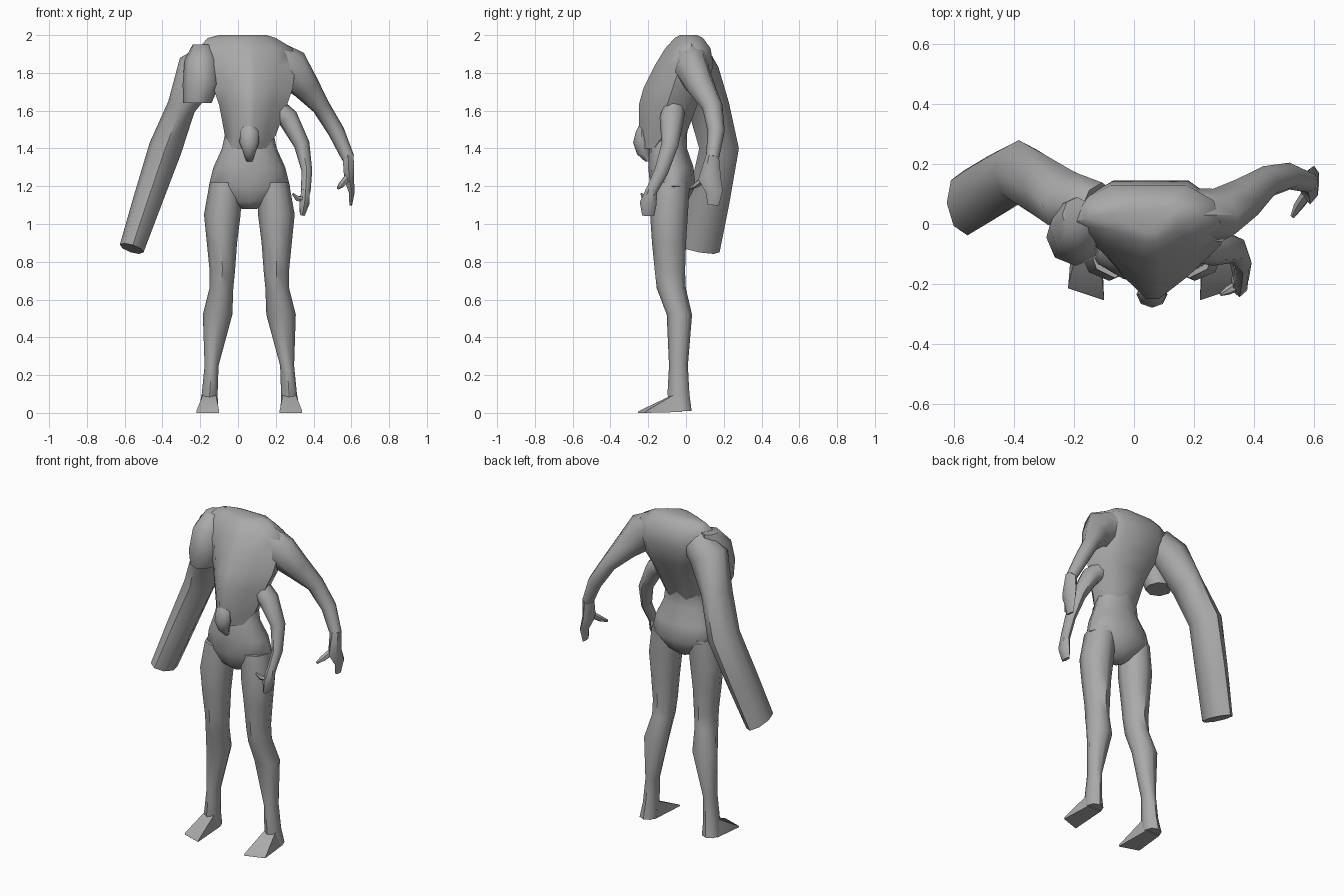
import bpy, bmesh, math
from mathutils import Vector

grey = bpy.data.materials.new("plain_grey")
grey.diffuse_color = (0.4, 0.4, 0.4, 1)
CX = 0.06  # centre line of hips and chest


def finish(name, bm, angle=50):
    bmesh.ops.recalc_face_normals(bm, faces=bm.faces[:])
    me = bpy.data.meshes.new(name)
    bm.to_mesh(me)
    bm.free()
    ob = bpy.data.objects.new(name, me)
    bpy.context.collection.objects.link(ob)
    me.materials.append(grey)
    bpy.ops.object.select_all(action='DESELECT')
    ob.select_set(True)
    bpy.context.view_layer.objects.active = ob
    bpy.ops.object.shade_smooth_by_angle(angle=math.radians(angle))
    return ob


def skin(name, rings, angle=50):
    """Bridge equal-length point rings and cap both ends."""
    bm = bmesh.new()
    vs = [[bm.verts.new(p) for p in r] for r in rings]
    n = len(vs[0])
    for a, b in zip(vs, vs[1:]):
        for i in range(n):
            j = (i + 1) % n
            bm.faces.new((a[i], a[j], b[j], b[i]))
    bm.faces.new(vs[0])
    bm.faces.new(vs[-1])
    return finish(name, bm, angle)


def limb(name, path, flat=False, n=8):
    """Path of (x, y, z, depth radius, width radius)."""
    pts = [Vector(p[:3]) for p in path]
    rings = []
    for i, p in enumerate(path):
        t = pts[min(i + 1, len(pts) - 1)] - pts[max(i - 1, 0)]
        t = Vector((0, 0, 1)) if flat else t.normalized()
        u = Vector((0, 1, 0))
        u = (u - t * u.dot(t)).normalized()
        v = t.cross(u)
        rings.append([pts[i] + u * p[3] * math.cos(k * math.tau / n)
                      + v * p[4] * math.sin(k * math.tau / n) for k in range(n)])
    return skin(name, rings)


def chest_ring(z, xl, xr, yf, ys, yb):
    """Cross-section with a pointed front and a broad back."""
    def mix(a, b, t):
        return a + (b - a) * t
    right = [(mix(CX, xr, .12), yf), (mix(CX, xr, .6), mix(yf, ys, .5)), (xr, ys),
             (mix(CX, xr, .9), mix(ys, yb, .6)), (mix(CX, xr, .5), yb)]
    left = [(mix(CX, xl, .5), yb), (mix(CX, xl, .9), mix(ys, yb, .6)), (xl, ys),
            (mix(CX, xl, .6), mix(yf, ys, .5)), (mix(CX, xl, .12), yf)]
    return [(x, y, z) for x, y in right + left]


# Chest, from hem to neck
skin("chest", [chest_ring(*r) for r in (
    (1.40, -.03, .15, -.24, -.17, -.02),
    (1.47, -.07, .20, -.25, -.12, .00),
    (1.63, -.10, .26, -.25, -.10, .06),
    (1.72, -.13, .29, -.225, -.07, .11),
    (1.84, -.20, .305, -.165, -.03, .145),
    (1.93, -.21, .29, -.11, .00, .13),
    (1.985, -.16, .20, -.06, .02, .09),
    (2.00, -.10, .15, -.03, .03, .06))])

# Pelvis and waist
limb("pelvis", [(CX, -.08, 1.08, .04, .04), (CX, -.08, 1.12, .09, .11),
                (CX, -.07, 1.20, .12, .215), (CX, -.08, 1.30, .12, .19),
                (CX, -.095, 1.40, .10, .145), (CX, -.085, 1.47, .09, .13),
                (CX, -.07, 1.58, .09, .13)], flat=True, n=12)

# Belly knob
limb("belly_knob", [(CX, -.20, 1.33, .015, .015), (CX, -.225, 1.37, .035, .03),
                    (CX, -.235, 1.43, .045, .052), (CX, -.235, 1.49, .03, .048),
                    (CX, -.23, 1.52, .02, .03)], flat=True)

# Legs and wedge feet, mirrored about the centre line
LEG = [(.125, -.08, 1.22, .10, .085), (.143, -.09, 1.05, .10, .097),
       (.145, -.09, .90, .09, .08), (.143, -.085, .75, .08, .067),
       (.148, -.078, .66, .077, .063), (.168, -.035, .52, .067, .078),
       (.20, -.04, .25, .05, .037), (.21, -.04, .10, .058, .042),
       (.217, -.025, .01, .055, .052)]
FOOT = [(.17, -.02, .005), (.265, -.02, .005), (.18, -.04, .11), (.24, -.04, .11),
        (.18, -.10, .07), (.245, -.10, .065), (.16, -.255, 0), (.16, -.25, .01),
        (.28, -.215, 0), (.28, -.21, .01)]
for side, s in (("left", -1), ("right", 1)):
    limb(side + "_leg", [(CX + s * d, y, z, a, b) for d, y, z, a, b in LEG], flat=True)
    bm = bmesh.new()
    for d, y, z in FOOT:
        bm.verts.new((CX + s * d, y, z))
    bmesh.ops.convex_hull(bm, input=bm.verts[:])
    finish(side + "_foot", bm, 35)

# Heavy arm with a blunt end and bulging shoulder
limb("heavy_arm", [(-.12, .05, 1.87, .09, .10), (-.21, .07, 1.81, .105, .12),
                   (-.30, .12, 1.62, .11, .075), (-.385, .175, 1.40, .105, .088),
                   (-.48, .12, 1.12, .11, .077), (-.563, .07, .87, .11, .066)])
limb("shoulder_bulge", [(-.19, .03, 1.95, .06, .05), (-.195, -.01, 1.87, .10, .088),
                        (-.195, -.045, 1.74, .095, .098),
                        (-.215, -.035, 1.64, .08, .075)], flat=True)

# Upper slim arm and hand
limb("upper_arm", [(.19, .03, 1.86, .09, .11), (.28, .03, 1.82, .09, .11),
                   (.36, .08, 1.725, .075, .075), (.44, .14, 1.62, .055, .048),
                   (.52, .16, 1.49, .045, .044), (.583, .14, 1.35, .035, .034)])
limb("upper_hand", [(.583, .14, 1.36, .035, .034), (.588, .125, 1.24, .06, .03),
                    (.602, .15, 1.17, .045, .018), (.597, .145, 1.10, .03, .008)], n=6)
limb("upper_thumb", [(.585, .11, 1.25, .02, .022), (.55, .06, 1.21, .016, .018),
                     (.53, .025, 1.19, .008, .008)], n=6)

# Lower slim arm and hand
limb("lower_arm", [(.20, -.065, 1.61, .06, .06), (.265, -.075, 1.56, .065, .055),
                   (.338, -.085, 1.42, .045, .042), (.365, -.13, 1.28, .037, .028),
                   (.358, -.185, 1.17, .03, .026)])
limb("lower_hand", [(.358, -.183, 1.18, .03, .026), (.352, -.20, 1.11, .045, .03),
                    (.34, -.20, 1.045, .032, .015)], n=6)
limb("lower_thumb", [(.355, -.20, 1.13, .018, .018), (.315, -.222, 1.135, .015, .015),
                     (.29, -.235, 1.16, .006, .006)], n=6)
